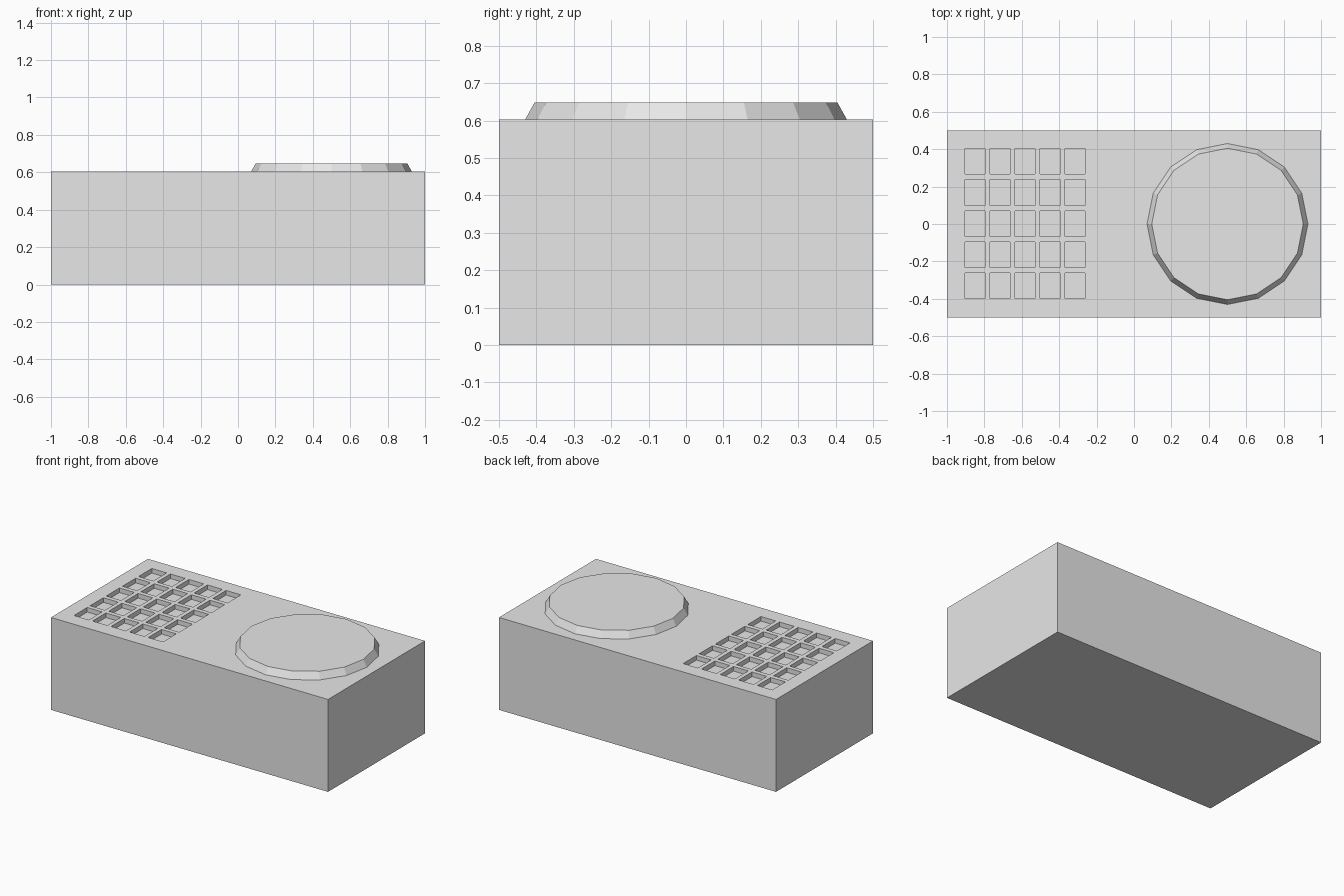
import bpy
import bmesh
from mathutils import Matrix, Vector

cube = bpy.data.objects.get("Cube")
if cube:
    bpy.data.objects.remove(cube, do_unlink=True)

GREY = (0.8, 0.8, 0.8, 1.0)
grey = bpy.data.materials.new("light grey")
grey.use_nodes = True
grey.diffuse_color = GREY
grey.node_tree.nodes["Principled BSDF"].inputs["Base Color"].default_value = GREY

TOP = 0.603


def finish(name, bm):
    mesh = bpy.data.meshes.new(name)
    bm.to_mesh(mesh)
    bm.free()
    mesh.materials.append(grey)
    obj = bpy.data.objects.new(name, mesh)
    bpy.context.collection.objects.link(obj)
    return obj


def add_box(bm, size, centre):
    matrix = Matrix.Translation(centre) @ Matrix.Diagonal((*size, 1))
    bmesh.ops.create_cube(bm, size=1, matrix=matrix)


# Main block
bm = bmesh.new()
add_box(bm, (2, 1, TOP), Vector((0, 0, TOP / 2)))
body = finish("body", bm)

# Five by five grid of shallow pockets
bm = bmesh.new()
for col in range(-2, 3):
    for row in range(-2, 3):
        centre = Vector((-0.583 + col * 0.134, 0.002 + row * 0.1665, TOP))
        add_box(bm, (0.107, 0.137, 0.06), centre)
cutter = finish("pocket_cutter", bm)
cutter.hide_render = True
cutter.hide_set(True)

cut = body.modifiers.new("pockets", "BOOLEAN")
cut.operation = "DIFFERENCE"
cut.solver = "EXACT"
cut.object = cutter

# Sixteen-sided tapered disc
bm = bmesh.new()
bmesh.ops.create_cone(bm, cap_ends=True, segments=16, radius1=0.43,
                      radius2=0.405, depth=0.045,
                      matrix=Matrix.Translation((0.5, 0, TOP + 0.0225)))
finish("raised_disc", bm)
